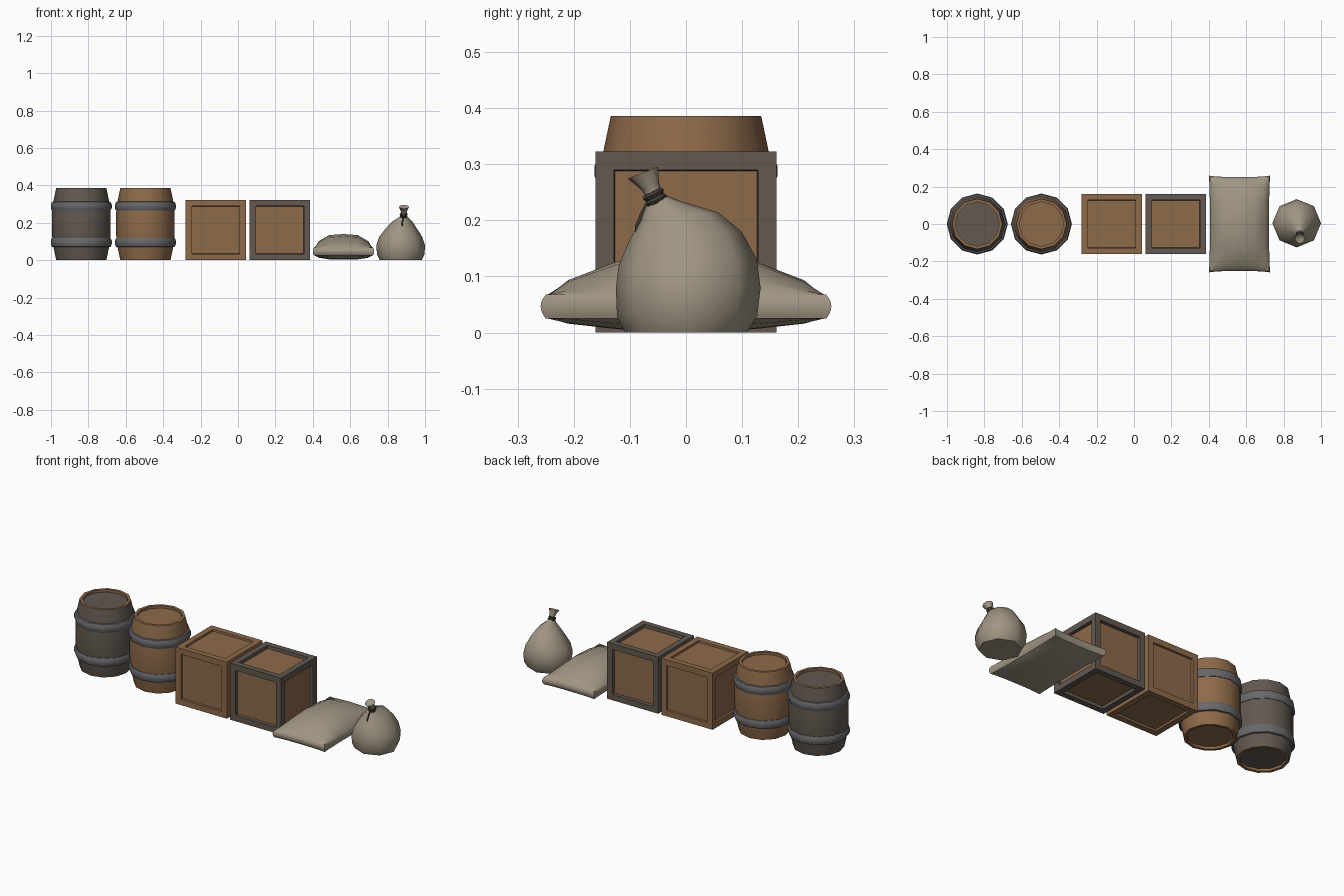
import bpy, bmesh, math

if "Cube" in bpy.data.objects:
    bpy.data.objects.remove(bpy.data.objects["Cube"])


def material(name, rgb):
    m = bpy.data.materials.new(name)
    m.diffuse_color = (*rgb, 1)
    m.use_nodes = True
    m.node_tree.nodes["Principled BSDF"].inputs["Base Color"].default_value = m.diffuse_color
    return m


brown = material("warm_wood", (0.27, 0.145, 0.069))
dark = material("dark_wood", (0.122, 0.098, 0.081))
iron = material("iron_grey", (0.14, 0.14, 0.148))
cloth = material("sackcloth", (0.35, 0.30, 0.225))
rope = material("dark_rope", (0.05, 0.042, 0.032))


def finish(name, bm, mats, angle=45):
    bmesh.ops.recalc_face_normals(bm, faces=bm.faces)
    me = bpy.data.meshes.new(name)
    bm.to_mesh(me)
    bm.free()
    ob = bpy.data.objects.new(name, me)
    bpy.context.collection.objects.link(ob)
    for m in mats:
        me.materials.append(m)
    bpy.ops.object.select_all(action='DESELECT')
    ob.select_set(True)
    bpy.context.view_layer.objects.active = ob
    bpy.ops.object.shade_smooth_by_angle(angle=math.radians(angle))
    return ob


def loft(bm, rings, n, second=(), caps=True):
    """Skin rings (x, y, z, rx, ry, tilt); strips listed in second get material 1."""
    loops = []
    for cx, cy, cz, rx, ry, tilt in rings:
        loop = []
        for i in range(n):
            a = math.tau * i / n
            dy = ry * math.sin(a)
            loop.append(bm.verts.new((cx + rx * math.cos(a), cy + dy, cz + tilt * dy)))
        loops.append(loop)
    for k, (lo, hi) in enumerate(zip(loops, loops[1:])):
        for i in range(n):
            j = (i + 1) % n
            f = bm.faces.new((lo[i], lo[j], hi[j], hi[i]))
            f.material_index = int(k in second)
    if caps:
        bm.faces.new(loops[0][::-1])
        bm.faces.new(loops[-1])


# Barrels: staved body with raised rims, plus two rounded hoops
def barrel(name, x, wood):
    half = [(0.118, 0.014), (0.118, 0.0), (0.134, 0.0), (0.148, 0.066), (0.156, 0.13)]
    prof = half + [(r, 0.386 - z) for r, z in reversed(half)]
    bm = bmesh.new()
    loft(bm, [(x, 0, z, r, r, 0) for r, z in prof], 12, second=(0, 1, 7, 8))
    finish(name + "_body", bm, [wood, brown])
    bm = bmesh.new()
    for zc in (0.095, 0.288):
        hoop = [(0.146, -0.026), (0.157, -0.023), (0.163, -0.009),
                (0.163, 0.009), (0.157, 0.023), (0.146, 0.026)]
        loft(bm, [(x, 0, zc + z, r, r, 0) for r, z in hoop], 12, caps=False)
    finish(name + "_hoops", bm, [iron], 50)


barrel("dark_barrel", -0.838, dark)
barrel("brown_barrel", -0.495, brown)


# Crates: cube with a recessed panel on every side
def crate(name, x, frame, depth):
    bm = bmesh.new()
    bmesh.ops.create_cube(bm, size=0.323)
    bmesh.ops.translate(bm, verts=bm.verts, vec=(x, 0, 0.1615))
    panels = bm.faces[:]
    bmesh.ops.inset_individual(bm, faces=panels, thickness=0.047)
    bmesh.ops.inset_individual(bm, faces=panels, thickness=0.002, depth=-depth)
    for f in panels:
        f.material_index = 1
    finish(name, bm, [frame, brown], 30)


crate("brown_crate", -0.119, brown, 0.011)
crate("dark_framed_crate", 0.224, dark, 0.018)

# Flat sack: subdivided box puffed into a pillow with drawn-out corners
bm = bmesh.new()
bmesh.ops.create_cube(bm, size=2)
bmesh.ops.subdivide_edges(bm, edges=bm.edges[:], cuts=5, use_grid_fill=True)
for vert in bm.verts:
    u, v = (math.sin(c * math.pi / 2) for c in vert.co.xy)
    w = vert.co.z
    p = math.sqrt(max(0, 1 - abs(u) ** 3) * max(0, 1 - v * v))
    top = 0.093 * max(p, 0.22)
    bottom = 0.044 * max(math.sqrt(p), 0.5)
    side = 1 - 0.035 * w * w
    vert.co = (0.564 + 0.164 * u * side * (0.965 + 0.035 * v ** 4),
               0.259 * v * side * (0.97 + 0.03 * u ** 4),
               0.047 + w * (top if w > 0 else bottom))
finish("flat_sack", bm, [cloth], 35)

# Tied sack: eight-sided bag leaning to a flared neck
bm = bmesh.new()
loft(bm, [
    (0.870, 0.000, 0.000, 0.112, 0.108, 0),
    (0.870, 0.002, 0.030, 0.127, 0.125, 0),
    (0.870, 0.004, 0.080, 0.130, 0.129, 0),
    (0.870, 0.003, 0.125, 0.115, 0.123, 0.05),
    (0.873, -0.002, 0.170, 0.083, 0.101, 0.10),
    (0.878, -0.012, 0.207, 0.054, 0.070, 0.10),
    (0.884, -0.040, 0.229, 0.024, 0.032, 0.15),
    (0.886, -0.055, 0.241, 0.013, 0.013, 0.45),
    (0.887, -0.063, 0.260, 0.015, 0.015, 0.45),
    (0.887, -0.077, 0.285, 0.027, 0.027, 0.40),
    (0.887, -0.073, 0.277, 0.013, 0.013, 0.40)], 8)
finish("tied_sack", bm, [cloth], 60)

# Rope wound around the neck, with a hanging end
for i in range(2):
    bpy.ops.mesh.primitive_torus_add(
        major_segments=10, minor_segments=6, major_radius=0.015, minor_radius=0.0065,
        location=(0.886, -0.053 - 0.005 * i, 0.236 + 0.010 * i),
        rotation=(math.radians(26), 0, 0))
    coil = bpy.context.object
    coil.name = "rope_coil_%d" % (i + 1)
    coil.data.materials.append(rope)

cu = bpy.data.curves.new("rope_end", 'CURVE')
cu.dimensions = '3D'
cu.bevel_depth = 0.004
cu.bevel_resolution = 1
cu.use_fill_caps = True
sp = cu.splines.new('POLY')
path = [(0.882, -0.066, 0.234), (0.880, -0.078, 0.212), (0.878, -0.087, 0.190), (0.876, -0.089, 0.162)]
sp.points.add(len(path) - 1)
for pt, co in zip(sp.points, path):
    pt.co = (*co, 1)
cu.materials.append(rope)
bpy.context.collection.objects.link(bpy.data.objects.new("rope_end", cu))
